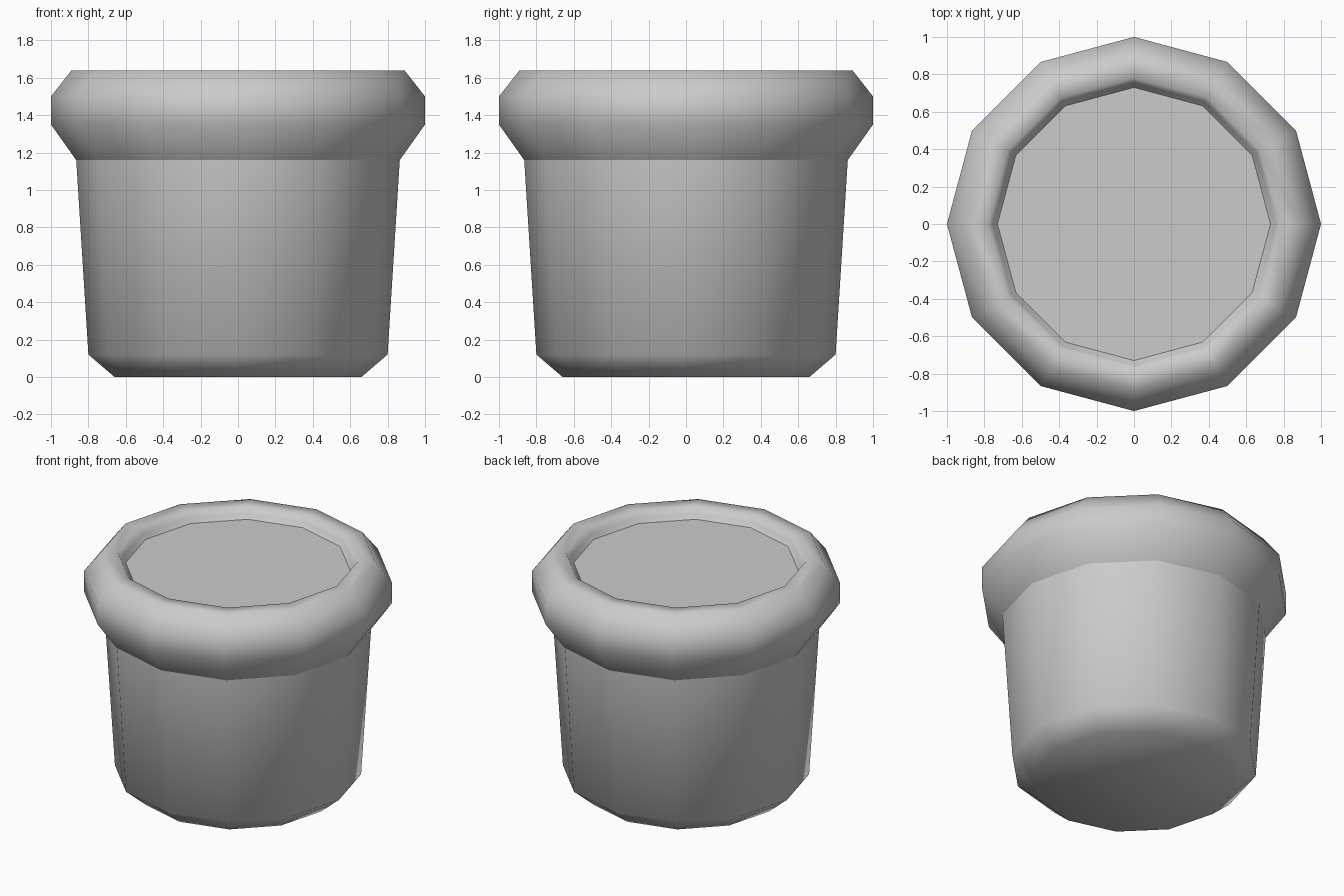
import bpy, bmesh
from math import cos, sin, pi

if "Cube" in bpy.data.objects:
    bpy.data.objects.remove(bpy.data.objects["Cube"])

SIDES = 12


def lathe(name, profile, cap_start=False, cap_end=False, smooth=50):
    """Revolve an (radius, z) profile around z with 12 sides."""
    bm = bmesh.new()
    rings = [[bm.verts.new((r * cos(2 * pi * i / SIDES), r * sin(2 * pi * i / SIDES), z))
              for i in range(SIDES)] for r, z in profile]
    for a, b in zip(rings, rings[1:]):
        for i in range(SIDES):
            j = (i + 1) % SIDES
            bm.faces.new((a[i], a[j], b[j], b[i]))
    if cap_start:
        bm.faces.new(rings[0][::-1])
    if cap_end:
        bm.faces.new(rings[-1])
    mesh = bpy.data.meshes.new(name)
    bm.to_mesh(mesh)
    bm.free()
    obj = bpy.data.objects.new(name, mesh)
    bpy.context.collection.objects.link(obj)
    bpy.ops.object.select_all(action='DESELECT')
    obj.select_set(True)
    bpy.context.view_layer.objects.active = obj
    bpy.ops.object.shade_smooth_by_angle(angle=smooth * pi / 180)
    return obj


# Tapered pot body with chamfered foot
lathe("pot_body", [(0.66, 0), (0.80, 0.12), (0.865, 1.16)], cap_start=True, smooth=65)

# Thick rounded rim, turning over into the inner wall
lathe("pot_rim", [(0.865, 1.16), (1.0, 1.35), (1.0, 1.50), (0.89, 1.64),
                  (0.78, 1.64), (0.755, 1.60), (0.73, 1.57)], smooth=65)

# Flat fill inside the rim
lathe("soil", [(0.732, 1.568), (0.73, 1.57)], cap_end=True, smooth=30)
